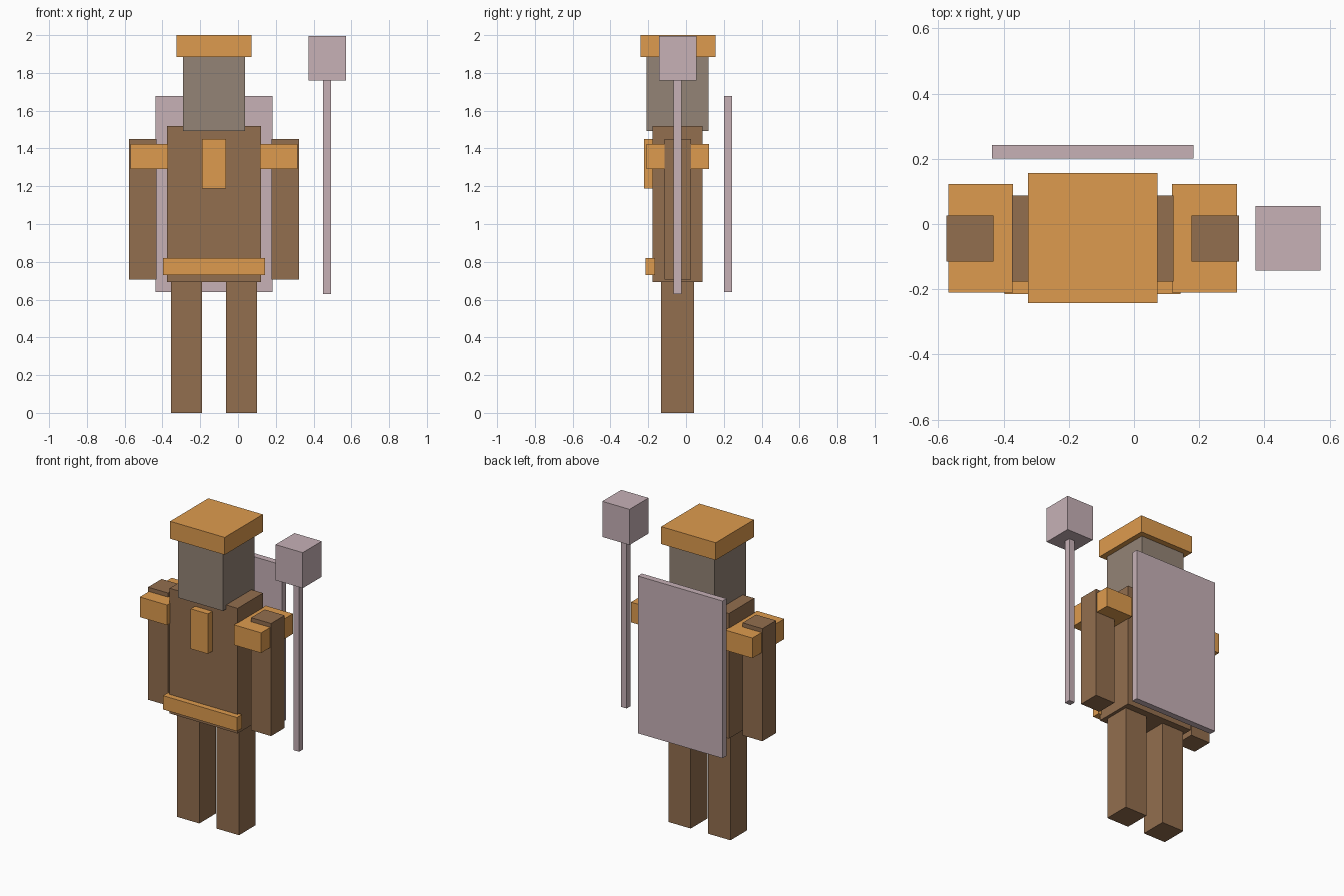
import bpy

if "Cube" in bpy.data.objects:
    bpy.data.objects.remove(bpy.data.objects["Cube"])

AXIS = -0.127  # the figure's own mirror plane; the staff shifts it off x = 0


def material(name, rgb):
    m = bpy.data.materials.new(name)
    m.diffuse_color = (*rgb, 1)
    m.use_nodes = True
    m.node_tree.nodes["Principled BSDF"].inputs["Base Color"].default_value = m.diffuse_color
    return m


BROWN = material("brown", (0.29, 0.156, 0.077))
ORANGE = material("orange", (0.73, 0.33, 0.077))
TAUPE = material("taupe", (0.296, 0.23, 0.18))
PINK = material("dusty_pink", (0.57, 0.44, 0.47))


def box(name, mat, x, y, z):
    """Box spanning the given (min, max) ranges."""
    spans = (x, y, z)
    bpy.ops.mesh.primitive_cube_add(size=1, location=[(a + b) / 2 for a, b in spans])
    ob = bpy.context.object
    ob.name = name
    ob.scale = [b - a for a, b in spans]
    bpy.ops.object.transform_apply(location=False, rotation=False, scale=True)
    ob.data.materials.append(mat)
    return ob


def centred(name, mat, half, y, z):
    return box(name, mat, (AXIS - half, AXIS + half), y, z)


def pair(name, mat, inner, outer, y, z):
    box(name + "_left", mat, (AXIS + inner, AXIS + outer), y, z)
    box(name + "_right", mat, (AXIS - outer, AXIS - inner), y, z)


# Body
centred("torso", BROWN, 0.248, (-0.177, 0.088), (0.694, 1.52))
centred("head", TAUPE, 0.164, (-0.21, 0.118), (1.493, 1.887))
pair("leg", BROWN, 0.063, 0.227, (-0.132, 0.042), (0, 0.694))
pair("arm", BROWN, 0.304, 0.449, (-0.115, 0.026), (0.707, 1.45))

# Clothing
centred("hat", ORANGE, 0.199, (-0.242, 0.156), (1.885, 2.0))
centred("belt", ORANGE, 0.27, (-0.215, -0.163), (0.729, 0.82))
centred("chest_plate", ORANGE, 0.063, (-0.222, -0.168), (1.187, 1.451))
pair("shoulder_pad", ORANGE, 0.244, 0.443, (-0.21, 0.122), (1.29, 1.423))
centred("cape", PINK, 0.309, (0.201, 0.243), (0.64, 1.678))

# Staff
box("staff_pole", PINK, (0.45, 0.492), (-0.065, -0.023), (0.63, 1.76))
box("staff_head", PINK, (0.373, 0.572), (-0.142, 0.056), (1.76, 1.995))
